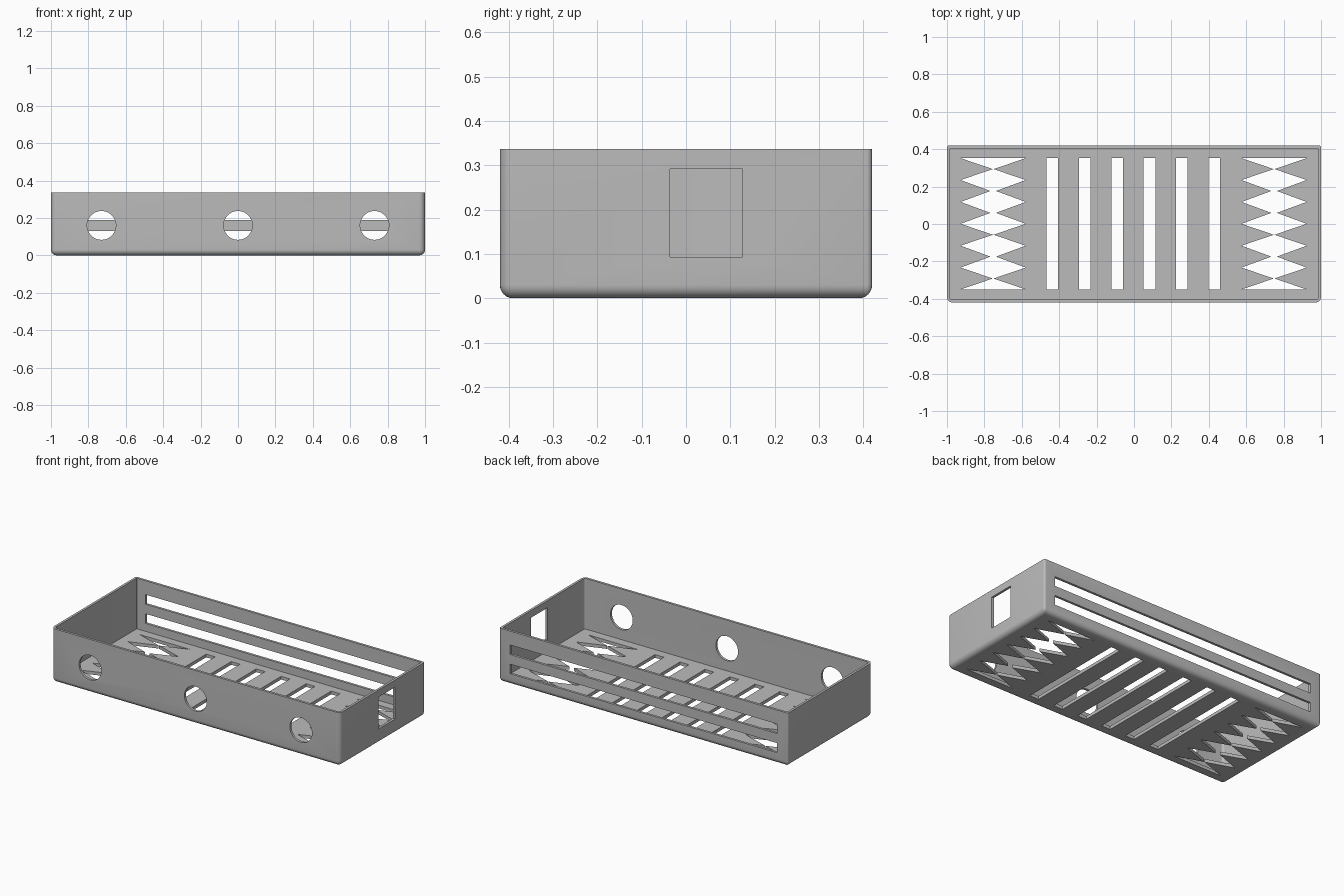
import bpy, bmesh
from math import sin, cos, pi, radians
from mathutils import Vector

if "Cube" in bpy.data.objects:
    bpy.data.objects.remove(bpy.data.objects["Cube"], do_unlink=True)

HALF_X, HALF_Y, HEIGHT = 1.0, 0.42, 0.337
WALL, FLOOR, ROUND = 0.015, 0.02, 0.03
FRONT_R, BACK_R = 0.03, 0.012

grey = bpy.data.materials.new("mid grey")
grey.use_nodes = True
grey.diffuse_color = (0.5, 0.5, 0.5, 1)
grey.node_tree.nodes["Principled BSDF"].inputs["Base Color"].default_value = (0.5, 0.5, 0.5, 1)


def make_object(name, bm):
    bmesh.ops.recalc_face_normals(bm, faces=bm.faces[:])
    mesh = bpy.data.meshes.new(name)
    bm.to_mesh(mesh)
    bm.free()
    mesh.materials.append(grey)
    obj = bpy.data.objects.new(name, mesh)
    bpy.context.collection.objects.link(obj)
    return obj


def rounded_ring(bm, inset, z, steps=6):
    """Rectangle ring with larger corner radii at the front."""
    ring = []
    corners = ((1, 1, BACK_R), (-1, 1, BACK_R), (-1, -1, FRONT_R), (1, -1, FRONT_R))
    for i, (sx, sy, radius) in enumerate(corners):
        r = max(radius - inset, 0.002)
        cx, cy = sx * (HALF_X - inset - r), sy * (HALF_Y - inset - r)
        for k in range(steps + 1):
            a = pi / 2 * (i + k / steps)
            ring.append(bm.verts.new((cx + r * cos(a), cy + r * sin(a), z)))
    return ring


def prism(bm, outline, direction):
    """Closed prism swept from an outline of 3D points."""
    base = [bm.verts.new(p) for p in outline]
    end = [bm.verts.new(Vector(p) + Vector(direction)) for p in outline]
    bm.faces.new(base)
    bm.faces.new(end[::-1])
    n = len(base)
    for i in range(n):
        j = (i + 1) % n
        bm.faces.new((base[i], end[i], end[j], base[j]))


def rect(u0, u1, v0, v1):
    return [(u0, v0), (u1, v0), (u1, v1), (u0, v1)]


# Tray shell: rounded bottom edge, straight walls, rim, inner cavity
bm = bmesh.new()
levels = []
for k in range(7):
    a = pi / 2 * k / 6
    levels.append((ROUND * (1 - sin(a)), ROUND * (1 - cos(a))))
levels += [(0, HEIGHT), (WALL, HEIGHT), (WALL, FLOOR)]
rings = [rounded_ring(bm, *level) for level in levels]
for low, high in zip(rings, rings[1:]):
    for i in range(len(low)):
        j = (i + 1) % len(low)
        bm.faces.new((low[i], low[j], high[j], high[i]))
bm.faces.new(rings[0][::-1])
bm.faces.new(rings[-1])
tray = make_object("tray", bm)

# Openings, gathered in one cutter
bm = bmesh.new()
UP, BACK, SIDE = (0, 0, 0.1), (0, 0.1, 0), (0.1, 0, 0)

# Floor slots
for i in range(6):
    x = -0.436 + 0.173 * i
    prism(bm, [(u, v, -0.05) for u, v in rect(x - 0.031, x + 0.031, -0.35, 0.352)], UP)

# Zigzag floor openings: stacked diamonds joined by narrow necks
necks = (0.002, 0.015, 0.015, 0.002, 0.015, 0.002)
pitch = 0.117
edge = []
for i in range(7):
    y = 0.352 - pitch * i
    edge.append((0.174, y))
    if i < 6:
        edge.append((necks[i], y - pitch / 2))
for cx in (-0.753, 0.749):
    outline = [(cx + w, y, -0.05) for w, y in edge]
    outline += [(cx - w, y, -0.05) for w, y in reversed(edge)]
    prism(bm, outline, UP)

# Round holes in the front wall
for cx in (-0.73, 0, 0.73):
    circle = [(cx + 0.077 * cos(2 * pi * k / 48), -0.47, 0.16 + 0.077 * sin(2 * pi * k / 48))
              for k in range(48)]
    prism(bm, circle, BACK)

# Long slots in the back wall
for z in (0.1, 0.22):
    prism(bm, [(u, 0.37, v) for u, v in rect(-0.925, 0.925, z - 0.03, z + 0.03)], BACK)

# Window in the left end wall
prism(bm, [(0.95, u, v) for u, v in rect(-0.036, 0.127, 0.093, 0.292)], SIDE)
cutter = make_object("opening_cutter", bm)
cutter.hide_render = True

# Cut the openings and drop the cutter
cut = tray.modifiers.new("openings", "BOOLEAN")
cut.operation = "DIFFERENCE"
cut.solver = "EXACT"
cut.object = cutter
bpy.context.view_layer.objects.active = tray
tray.select_set(True)
cutter.select_set(False)
bpy.ops.object.modifier_apply(modifier=cut.name)
bpy.data.objects.remove(cutter, do_unlink=True)
bpy.ops.object.shade_smooth_by_angle(angle=radians(35))
